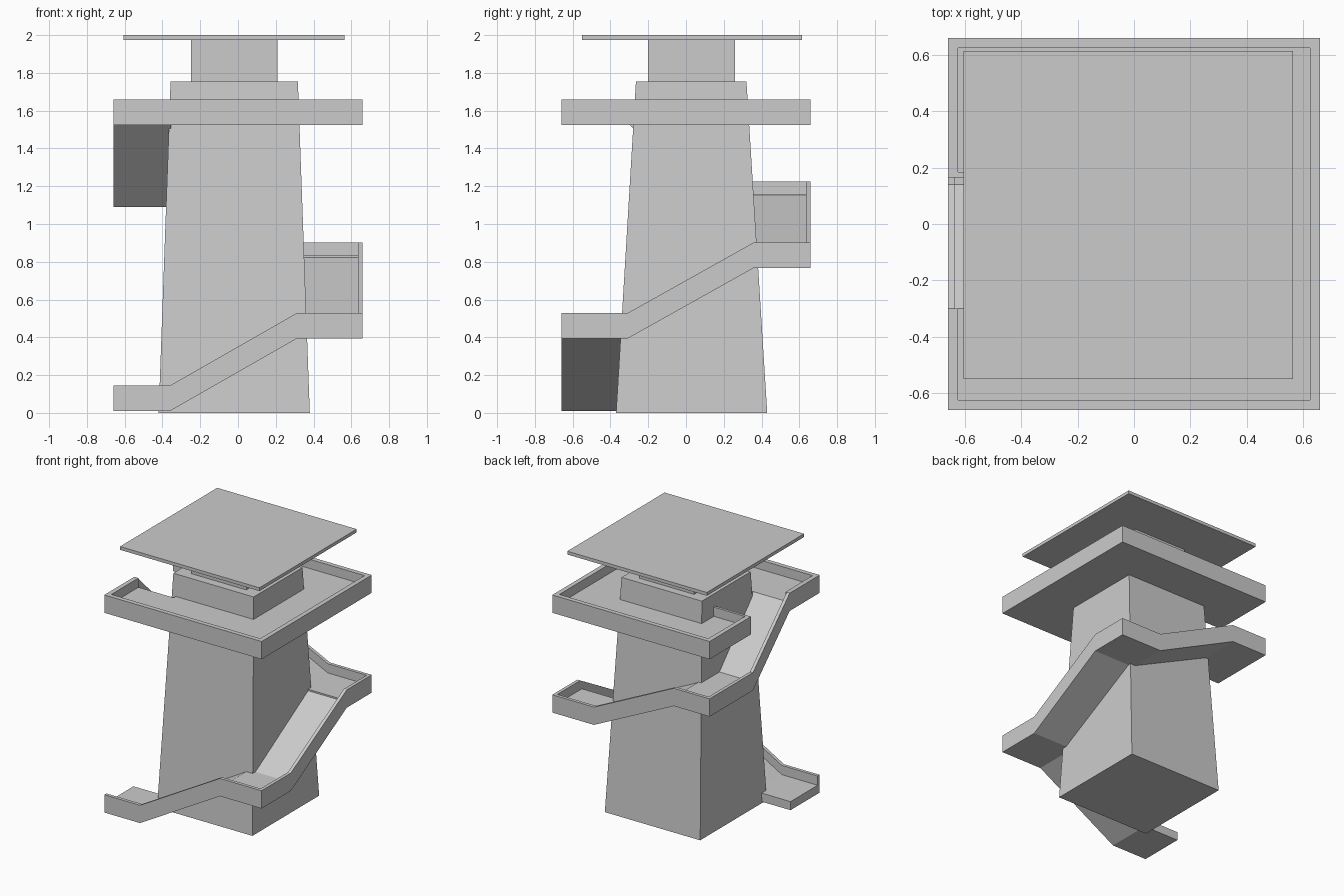
import bpy
from mathutils import Vector

if "Cube" in bpy.data.objects:
    bpy.data.objects.remove(bpy.data.objects["Cube"])

R = 0.66        # outer half width of the ramps
WALL = 0.025    # ramp parapet thickness
SLAB = 0.065    # floor thickness
HIGH = 0.135    # floor plus parapet height


def prism(name, pts, vec):
    """Solid made by sweeping a flat polygon along a vector."""
    vec = Vector(vec)
    n = len(pts)
    verts = [Vector(p) for p in pts]
    verts += [v + vec for v in verts]
    faces = [tuple(range(n)), tuple(range(2 * n - 1, n - 1, -1))]
    faces += [(i, i + n, (i + 1) % n + n, (i + 1) % n) for i in range(n)]
    # keep normals outward whatever the polygon direction
    area = sum((verts[i].cross(verts[(i + 1) % n]) for i in range(n)), Vector())
    if area.dot(vec) > 0:
        faces = [f[::-1] for f in faces]
    mesh = bpy.data.meshes.new(name)
    mesh.from_pydata(verts, [], faces)
    ob = bpy.data.objects.new(name, mesh)
    bpy.context.collection.objects.link(ob)
    return ob


def frustum(name, low, high):
    """Four-sided block; low and high are (x0, x1, y0, y1, z)."""
    verts = []
    for x0, x1, y0, y1, z in (low, high):
        verts += [(x0, y0, z), (x1, y0, z), (x1, y1, z), (x0, y1, z)]
    faces = [(3, 2, 1, 0), (4, 5, 6, 7)]
    faces += [(i, (i + 1) % 4, (i + 1) % 4 + 4, i + 4) for i in range(4)]
    mesh = bpy.data.meshes.new(name)
    mesh.from_pydata(verts, [], faces)
    ob = bpy.data.objects.new(name, mesh)
    bpy.context.collection.objects.link(ob)


def band(path, height):
    return path + [(s, z + height) for s, z in reversed(path)]


# Tower, roof support and flat roof
frustum("tower", (-0.42, 0.38, -0.37, 0.43, 0), (-0.357, 0.317, -0.265, 0.32, 1.755))
frustum("roof_support", (-0.25, 0.21, -0.20, 0.26, 1.755), (-0.25, 0.21, -0.20, 0.26, 1.975))
frustum("roof", (-0.605, 0.565, -0.55, 0.615, 1.975), (-0.605, 0.565, -0.55, 0.615, 2.0))

# Ramp flights: name, point map (s along side, d outward), start, kink, end of slope,
# wall end, low and high underside, inner edge
flights = [
    ("front", lambda s, d, z: (s, -d, z), -R, -0.36, 0.31, R, 0.01, 0.393, 0.31),
    ("right", lambda s, d, z: (d, s, z), -R + WALL, -0.31, 0.36, R, 0.393, 0.768, 0.31),
    ("back", lambda s, d, z: (-s, d, z), -R + WALL, -0.31, 0.36, R, 0.768, 1.09, 0.34),
    ("left", lambda s, d, z: (-d, -s, z), -R + WALL, -0.14, 0.30, 0.30, 1.09, 1.525, 0.355),
]
for name, at, s0, s1, s2, s3, lo, hi, inner in flights:
    slope = [(s0, lo), (s1, lo), (s2, hi)]
    floor = [at(s, R - WALL, z) for s, z in band(slope, SLAB)]
    inward = Vector(at(0, inner, 0)) - Vector(at(0, R - WALL, 0))
    prism(name + "_ramp_floor", floor, inward)
    run = slope + ([(s3, hi)] if s3 > s2 else [])
    wall = [at(s, R, z) for s, z in band(run, HIGH)]
    inward = Vector(at(0, R - WALL, 0)) - Vector(at(0, R, 0))
    prism(name + "_ramp_wall", wall, inward)

# Top gallery floor, open above the last flight
B, I = 0.66, 0.625
floor = [(-0.33, 0.165), (-0.33, -0.30), (-B, -0.30), (-B, -B),
         (B, -B), (B, B), (-B, B), (-B, 0.165)]
prism("gallery_floor", [(x, y, 1.525) for x, y in floor], (0, 0, 0.065))

# Gallery parapet with its closing wall beside the stairwell
rim = [(-B, -0.30), (-B, -B), (B, -B), (B, B), (-B, B), (-B, 0.165), (-0.33, 0.165),
       (-0.33, 0.185), (-I, 0.185), (-I, I), (I, I), (I, -I), (-I, -I), (-I, -0.30)]
prism("gallery_parapet", [(x, y, 1.59) for x, y in rim], (0, 0, 0.07))
